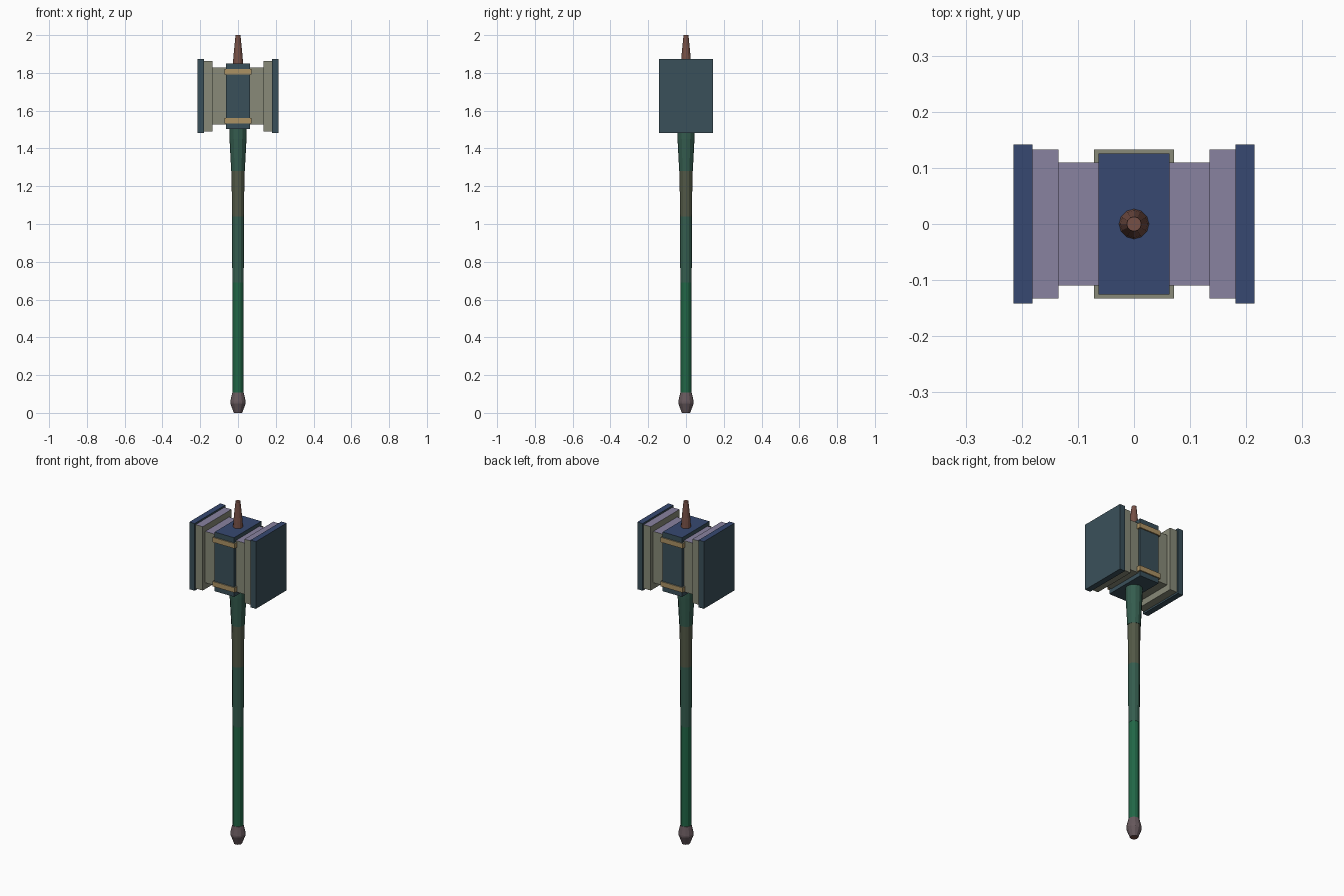
import bpy, bmesh, math

if "Cube" in bpy.data.objects:
    bpy.data.objects.remove(bpy.data.objects["Cube"])


def material(name, rgb):
    # sRGB 0-255 to linear diffuse colour
    m = bpy.data.materials.new(name)
    lin = [((c / 255 + 0.055) / 1.055) ** 2.4 for c in rgb]
    m.diffuse_color = (*lin, 1)
    m.use_nodes = True
    m.node_tree.nodes["Principled BSDF"].inputs["Base Color"].default_value = m.diffuse_color
    return m


TEAL = material("slate teal", (58, 80, 90))
NAVY = material("navy", (55, 73, 113))
STONE = material("grey olive", (136, 138, 120))
LAVENDER = material("grey lavender", (136, 130, 160))
BRASS = material("brass", (172, 146, 100))
PINE = material("pine green", (52, 92, 78))
MOSS = material("dark moss", (82, 88, 70))
GREEN = material("bright green", (33, 102, 70))
MAUVE = material("mauve grey", (102, 88, 92))
RUST = material("rust brown", (118, 80, 70))


def finish(name, bm, mats, rule):
    # bmesh to object, face colour chosen by rule(face)
    bmesh.ops.recalc_face_normals(bm, faces=bm.faces)
    bm.normal_update()
    for f in bm.faces:
        f.material_index = rule(f)
    me = bpy.data.meshes.new(name)
    bm.to_mesh(me)
    bm.free()
    for m in mats:
        me.materials.append(m)
    ob = bpy.data.objects.new(name, me)
    bpy.context.collection.objects.link(ob)
    return ob


def box(name, x0, x1, y, z0, z1, side, top):
    # box symmetric in y, upward faces get their own colour
    bm = bmesh.new()
    bmesh.ops.create_cube(bm, size=1)
    for v in bm.verts:
        v.co = ((x0 + x1) / 2 + v.co.x * (x1 - x0), v.co.y * 2 * y,
                (z0 + z1) / 2 + v.co.z * (z1 - z0))
    return finish(name, bm, [side, top], lambda f: int(f.normal.z > 0.5))


def lathe(name, profile, mats, rule=lambda f: 0, sides=12):
    # closed turned solid from (radius, z) pairs
    bm = bmesh.new()
    rings = [[bm.verts.new((r * math.cos(2 * math.pi * i / sides),
                            r * math.sin(2 * math.pi * i / sides), z))
              for i in range(sides)] for r, z in profile]
    for a, b in zip(rings, rings[1:]):
        for i in range(sides):
            j = (i + 1) % sides
            bm.faces.new((a[i], a[j], b[j], b[i]))
    bm.faces.new(rings[0][::-1])
    bm.faces.new(rings[-1])
    return finish(name, bm, mats, rule)


# Hammer head: core, stepped ends and striking plates
box("head_core", -0.135, 0.135, 0.11, 1.528, 1.828, STONE, LAVENDER)
for side, s in (("left", -1), ("right", 1)):
    for part, a, b, y, z0, z1, m, t in (
            ("step", 0.135, 0.181, 0.133, 1.491, 1.864, STONE, LAVENDER),
            ("striking_plate", 0.181, 0.215, 0.142, 1.481, 1.874, TEAL, NAVY)):
        x0, x1 = sorted((s * a, s * b))
        box(f"{side}_{part}", x0, x1, y, z0, z1, m, t)

# Centre block and its two bands
box("centre_block", -0.063, 0.063, 0.126, 1.504, 1.85, TEAL, NAVY)
box("upper_band", -0.071, 0.071, 0.133, 1.791, 1.82, BRASS, STONE)
box("lower_band", -0.071, 0.071, 0.133, 1.533, 1.562, BRASS, STONE)

# Top spike
lathe("top_spike", [(0.027, 1.845), (0.024, 1.89), (0.013, 2.0)], [RUST])

# Handle
lathe("collar", [(0.036, 1.28), (0.045, 1.45), (0.046, 1.51)], [PINE])
lathe("upper_grip", [(0.032, 1.04), (0.034, 1.285)], [MOSS])
lathe("middle_shaft", [(0.030, 0.69), (0.032, 1.04)], [PINE])
lathe("lower_shaft", [(0.028, 0.1), (0.028, 0.69)], [GREEN])

# Pommel, with a rust cap underneath
lathe("pommel", [(0.022, 0), (0.041, 0.05), (0.041, 0.06), (0.03, 0.108)],
      [MAUVE, RUST], lambda f: int(f.normal.z < -0.9))
